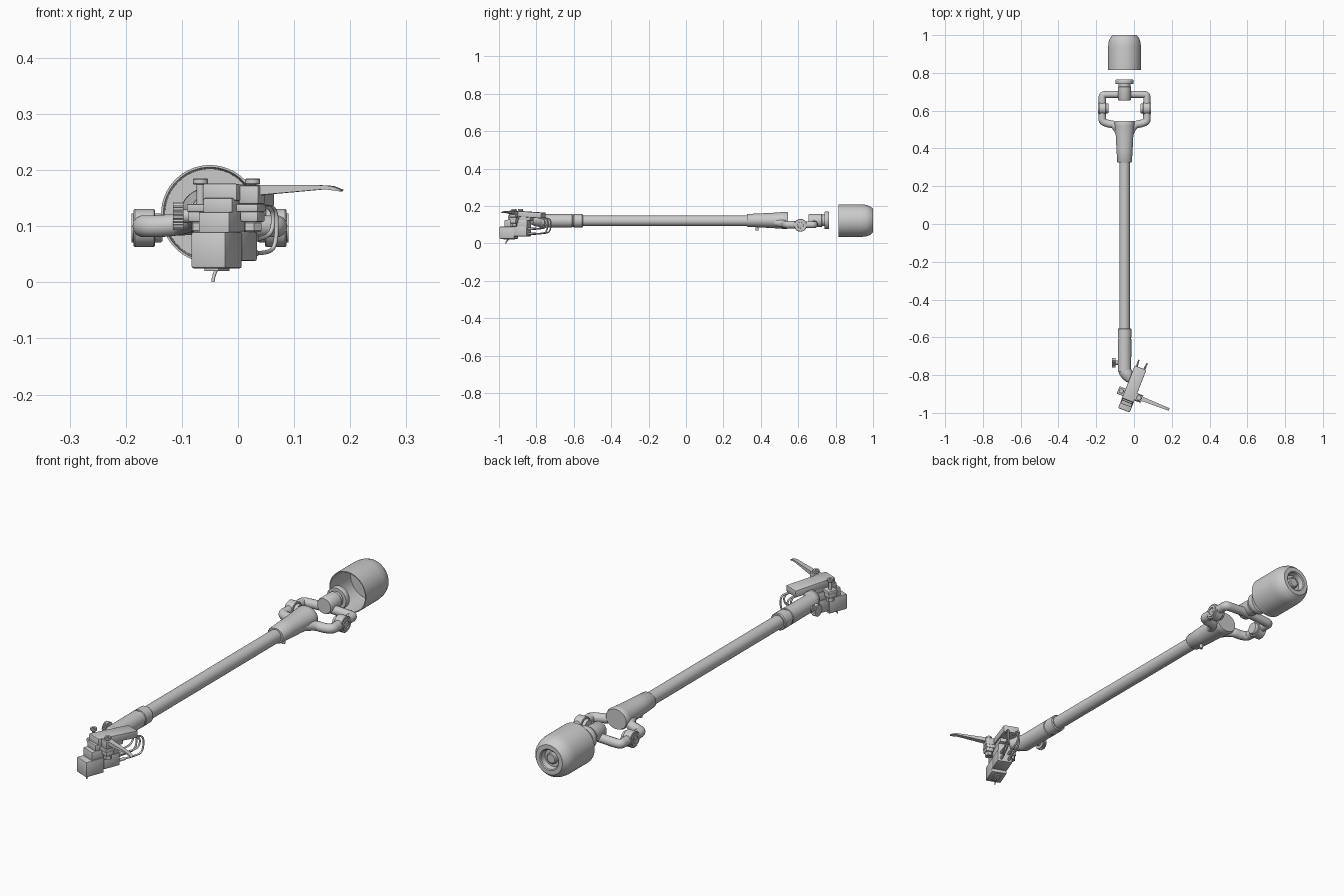
import bpy, bmesh, math
from mathutils import Vector, Matrix

if "Cube" in bpy.data.objects:
    bpy.data.objects.remove(bpy.data.objects["Cube"])

CX, CZ = -0.05, 0.122
HEAD = Matrix.Translation((0, -0.85, 0)) @ Matrix.Rotation(math.radians(-21.4), 4, 'Z')


def finish(name, bm, mat=None, angle=35):
    bmesh.ops.remove_doubles(bm, verts=bm.verts, dist=1e-5)
    bmesh.ops.recalc_face_normals(bm, faces=bm.faces)
    if mat:
        bm.transform(mat)
    me = bpy.data.meshes.new(name)
    bm.to_mesh(me)
    bm.free()
    ob = bpy.data.objects.new(name, me)
    bpy.context.collection.objects.link(ob)
    bpy.ops.object.select_all(action='DESELECT')
    ob.select_set(True)
    bpy.context.view_layer.objects.active = ob
    bpy.ops.object.shade_smooth_by_angle(angle=math.radians(angle))
    return ob


def lathe(name, prof, origin, axis=(0, 1, 0), n=48, mat=None, squash=1.0):
    """Spin (radius, distance) points about an axis through origin."""
    bm = bmesh.new()
    rot = Vector((0, 0, 1)).rotation_difference(Vector(axis)).to_matrix().to_4x4()
    rings = []
    for r, t in prof:
        k = 1 if r == 0 else n
        rings.append([bm.verts.new((r * math.cos(2 * math.pi * i / n),
                                    r * math.sin(2 * math.pi * i / n), t)) for i in range(k)])
    for a, b in zip(rings, rings[1:]):
        for i in range(n):
            vs = [a[i % len(a)], a[(i + 1) % len(a)], b[(i + 1) % len(b)], b[i % len(b)]]
            vs = list(dict.fromkeys(vs))
            if len(vs) > 2:
                bm.faces.new(vs)
    bm.transform(Matrix.Translation(origin) @ Matrix.Diagonal((1, 1, squash, 1)) @ rot)
    return finish(name, bm, mat)


def rod(name, r, t0, t1, origin, axis=(0, 1, 0), c=0.003, n=32, mat=None):
    """Cylinder with chamfered rims."""
    return lathe(name, [(0, t0), (r - c, t0), (r, t0 + c), (r, t1 - c), (r - c, t1), (0, t1)],
                 origin, axis, n, mat)


def box(name, lo, hi, bevel=0.003, mat=HEAD):
    lo, hi = Vector(lo), Vector(hi)
    bm = bmesh.new()
    bmesh.ops.create_cube(bm, size=1)
    bm.transform(Matrix.Translation((lo + hi) / 2) @ Matrix.Diagonal((*(hi - lo), 1)))
    bmesh.ops.bevel(bm, geom=list(bm.edges), offset=bevel, segments=2, affect='EDGES', profile=0.5)
    return finish(name, bm, mat)


def tube(name, pts, r, mat=None):
    """Round bar along a smooth path."""
    cu = bpy.data.curves.new(name, 'CURVE')
    cu.dimensions, cu.bevel_depth, cu.bevel_resolution = '3D', r, 5
    cu.use_fill_caps, cu.resolution_u = True, 8
    sp = cu.splines.new('NURBS')
    sp.points.add(len(pts) - 1)
    for p, co in zip(sp.points, pts):
        v = Vector(co)
        p.co = (*(mat @ v if mat else v), 1)
    sp.order_u, sp.use_endpoint_u = 3, True
    ob = bpy.data.objects.new(name, cu)
    bpy.context.collection.objects.link(ob)
    bpy.ops.object.select_all(action='DESELECT')
    ob.select_set(True)
    bpy.context.view_layer.objects.active = ob
    bpy.ops.object.convert(target='MESH')
    bpy.ops.object.shade_smooth_by_angle(angle=math.radians(40))


# Counterweight: hollow cup, open to the front, recessed hub at the back
lathe("counterweight", [(0, .95), (.080, .95), (.083, .815), (.087, .815), (.087, .94), (.084, .965),
      (.077, .984), (.063, 1.0), (.045, 1.0), (.041, .997), (.037, .975), (.024, .975),
      (.022, .985), (.018, .988), (0, .988)], (CX, 0, CZ), n=64)

# Rear stub with end disc
lathe("rear_stub", [(0, .655), (.032, .655), (.035, .66), (.035, .725), (.031, .728), (.031, .740),
      (.045, .740), (.047, .743), (.047, .762), (.045, .765), (0, .765)], (CX, 0, .123))

# Yoke: rear hoop, front fork and pivot barrels
PX, PZ = .118, .10
tube("rear_yoke", [(CX - PX, .61, PZ), (CX - PX, .66, PZ), (CX - PX, .684, PZ), (CX - .09, .686, PZ),
     (CX, .686, .105), (CX + .09, .686, PZ), (CX + PX, .684, PZ), (CX + PX, .66, PZ),
     (CX + PX, .61, PZ)], .019)
for s, side in ((-1, "left"), (1, "right")):
    tube(side + "_fork_arm", [(CX + s * PX, .615, PZ), (CX + s * PX, .57, PZ), (CX + s * .118, .542, PZ),
         (CX + s * .085, .53, PZ), (CX + s * .045, .525, .105), (CX + s * .02, .46, .115)], .020)
    lathe(side + "_pivot", [(0, .085), (.024, .085), (.026, .088), (.026, .098), (.032, .098),
          (.034, .1), (.034, .134), (.032, .136), (.026, .136), (.026, .140), (.016, .140),
          (.015, .136), (0, .136)], (CX, .612, .097), (s, 0, 0), 32)

# Tapered housing behind the tube, with a small screw beneath
lathe("arm_housing", [(0, .325), (.036, .325), (.039, .329), (.043, .40), (.046, .46), (.051, .52),
      (.053, .535), (.048, .546), (0, .546)], (CX, 0, .123), squash=.88)
rod("housing_screw", .008, .068, .1, (CX, .38, 0), (0, 0, 1), .002, 16)

# Arm tube and front collar
rod("arm_tube", .028, -.58, .35, (CX, 0, .121), n=40)
lathe("front_collar", [(0, -.785), (.031, -.785), (.035, -.78), (.036, -.61), (.033, -.608),
      (.033, -.602), (.036, -.60), (.036, -.556), (.033, -.552), (0, -.552)], (CX, 0, .121))
d = Vector((.04, -.065, .004))
lathe("head_connector", [(0, -.012), (.03, -.012), (.034, 0), (.033, .03), (.022, .06), (0, .06)],
      (CX, -.776, .122), d.normalized(), 32)

# Knurled locking knob
rod("knob_stem", .012, 0, .05, (CX, -.735, .118), (-1, 0, 0), .002, 24)
bm = bmesh.new()
ring = [bm.verts.new((0, math.cos(a) * r, math.sin(a) * r)) for i in range(48)
        for a, r in [(2 * math.pi * i / 48, .025 if i % 2 else .0225)]]
f = bm.faces.new(ring)
ext = bmesh.ops.extrude_face_region(bm, geom=[f])
bmesh.ops.translate(bm, vec=(.019, 0, 0), verts=[v for v in ext['geom'] if isinstance(v, bmesh.types.BMVert)])
finish("locking_knob", bm, Matrix.Translation((-.116, -.735, .118)), 20)

# Headshell plate, tipped slightly down at the back
tilt = Matrix.Translation((0, -.09, .16)) @ Matrix.Rotation(math.radians(-3.5), 4, 'X')
box("headshell_plate", (-.033, 0, -.014), (.033, .185, .016), .003, HEAD @ tilt)
box("plate_spacer", (-.028, -.10, .122), (.028, .03, .15))
box("mount_bar", (-.068, -.078, .125), (.068, -.036, .14))
for s, side in ((-1, "left"), (1, "right")):
    lathe(side + "_mount_screw", [(0, .088), (.007, .088), (.007, .174), (.012, .174), (.0135, .176),
          (.0135, .183), (.012, .185), (.005, .185), (.005, .18), (0, .18)],
          (s * .05, -.056, 0), (0, 0, 1), 24, HEAD)
    rod(side + "_mount_nut", .017, .09, .108, (s * .05, -.056, 0), (0, 0, 1), .002, 6, HEAD)
    box(side + "_mount_tab", (s * .05 - .017, -.074, .108), (s * .05 + .017, -.038, .127))
box("lift_base", (.03, -.074, .14), (.068, -.038, .173))

# Finger lift: side profile extruded, narrowing to the tip
bm = bmesh.new()
outline = [(.03, .174), (.19, .173), (.205, .171), (.221, .165), (.219, .162), (.19, .166), (.07, .156), (.03, .156)]
f = bm.faces.new([bm.verts.new((x, -.012, z)) for x, z in outline])
ext = bmesh.ops.extrude_face_region(bm, geom=[f])
bmesh.ops.translate(bm, vec=(0, .024, 0), verts=[v for v in ext['geom'] if isinstance(v, bmesh.types.BMVert)])
for v in bm.verts:
    v.co.y = v.co.y * (1.15 - 2.6 * v.co.x) - .055
finish("finger_lift", bm, HEAD, 25)

# Cartridge: front stylus block, rear body, upper body
box("stylus_block", (-.033, -.146, .025), (.033, -.062, .09), .004)
box("cartridge_body", (-.033, -.064, .038), (.033, .012, .092), .004)
box("cartridge_top", (-.030, -.118, .085), (.030, .012, .125))
box("stylus_guard", (-.014, -.13, .02), (.014, -.075, .03), .002)
tube("stylus_cantilever", [(0, -.10, .027), (0, -.112, .018), (0, -.122, .006), (0, -.122, .001)], .003, HEAD)

# Rear pins and looping lead wires
for i, (x, z) in enumerate([(-.017, .052), (.017, .052), (-.017, .078), (.017, .078)]):
    rod(f"pin_{i}", .006, .005, .045, (x, 0, z), (0, 1, 0), .001, 16, HEAD)
    reach = .125 if z < .06 else .108
    tube(f"lead_wire_{i}", [(x, .04, z), (x * 1.1, reach - .03, z), (x * 1.4, reach, z + .012),
         (x * 1.4, reach + .005, .125), (x * 1.2, reach - .02, .137), (x, .07, .137)], .0038, HEAD)
